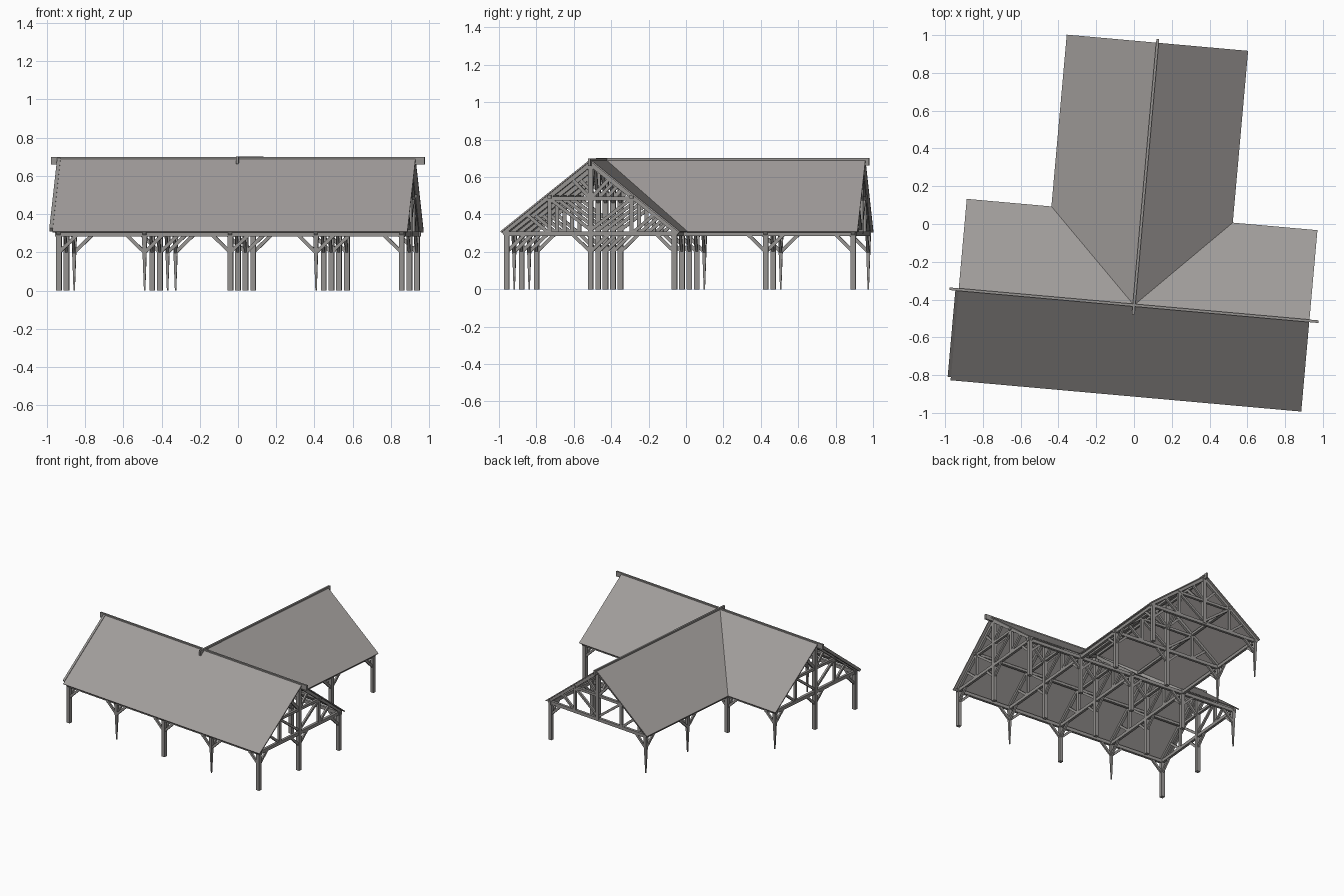
import bpy, bmesh, math
from mathutils import Matrix, Vector

cube = bpy.data.objects.get("Cube")
if cube:
    bpy.data.objects.remove(cube)

# Main sizes, in a frame whose origin is where the two ridges meet
HALF, END, WING = 0.482, 0.932, 1.395
RIDGE, EAVE = 0.695, 0.31
SLOPE = (RIDGE - EAVE) / HALF
WALL, TIE, COLLAR, QUEEN = 0.45, 0.297, 0.485, 0.22
PLACE = Matrix.Translation((0, -0.43, 0)) @ Matrix.Rotation(math.radians(-5.1), 4, 'Z')


def material(name, color):
    m = bpy.data.materials.new(name)
    m.use_nodes = True
    m.diffuse_color = color
    m.node_tree.nodes["Principled BSDF"].inputs["Base Color"].default_value = color
    return m


ROOF = material("roof grey", (0.36, 0.34, 0.33, 1))
TIMBER = material("timber grey", (0.30, 0.29, 0.28, 1))
parts = {}


def part(name):
    return parts.setdefault(name, bmesh.new())


def beam(name, a, b, w=0.02, h=0.02, taper=1):
    """Squared timber from a to b; taper scales the section at b."""
    bm, a, b = part(name), Vector(a), Vector(b)
    d = (b - a).normalized()
    side = d.cross(Vector((0, 0, 1)))
    side = side.normalized() if side.length > 0.01 else Vector((1, 0, 0))
    up = side.cross(d)
    rings = []
    for p, k in ((a, 1), (b, taper)):
        rings.append([bm.verts.new(p + side * (sx * w * k / 2) + up * (sy * h * k / 2))
                      for sx, sy in ((-1, -1), (1, -1), (1, 1), (-1, 1))])
    lo, hi = rings
    bm.faces.new(lo)
    bm.faces.new(hi[::-1])
    for i in range(4):
        j = (i + 1) % 4
        bm.faces.new((lo[j], lo[i], hi[i], hi[j]))


def under(t, drop=0.025):
    """Height of a timber hung below the roof at distance t from the ridge."""
    return RIDGE - SLOPE * abs(t) - drop


def along_main(s, t, z):
    return (s, t, z)


def along_wing(s, t, z):
    return (t, s, z)


def bent(P, s, king=True, thin=()):
    """One cross frame: posts, tie, rafters, collar, queen posts, struts, braces."""
    beam("tie_beams", P(s, -WALL, TIE), P(s, WALL, TIE), 0.02, 0.026)
    beam("collar_beams", P(s, -QUEEN, COLLAR), P(s, QUEEN, COLLAR))
    beam("king_posts", P(s, 0, under(0)), P(s, 0, 0 if king else TIE), 0.028, 0.028)
    for k in (-1, 1):
        beam("wall_posts", P(s, k * WALL, under(WALL)), P(s, k * WALL, 0),
             0.028, 0.028, 0.25 if k in thin else 1)
        beam("rafters", P(s, 0, under(0)), P(s, k * HALF * 0.98, under(HALF * 0.98, 0.018)), 0.02, 0.024)
        beam("queen_posts", P(s, k * QUEEN, TIE), P(s, k * QUEEN, under(QUEEN)))
        beam("struts", P(s, 0, TIE + 0.02), P(s, k * QUEEN, COLLAR), 0.016, 0.018)
        beam("struts", P(s, k * QUEEN, TIE), P(s, k * 0.34, under(0.34)), 0.016, 0.018)
        beam("struts", P(s, 0, COLLAR), P(s, k * 0.1, under(0.1)), 0.016, 0.018)
        beam("knee_braces", P(s, k * WALL, 0.2), P(s, k * (WALL - 0.1), TIE), 0.014, 0.018)
        if king:
            beam("knee_braces", P(s, 0, 0.2), P(s, k * 0.1, TIE), 0.014, 0.018)


def long_braces(P, s, lo, hi):
    """Braces along the building, up to the wall plates and the ridge."""
    for d in (-0.1, 0.1):
        if lo <= s + d <= hi:
            for t in (-WALL, WALL):
                beam("knee_braces", P(s, t, 0.2), P(s + d, t, TIE), 0.014, 0.018)
            beam("ridge_braces", P(s, 0, 0.46), P(s + 2 * d, 0, under(0)), 0.016, 0.018)


# Cross frames of the main hall and the rear wing
main_bents = (-0.9, -0.45, 0, 0.45, 0.9)
wing_bents = (0.9, 1.37)
for s in main_bents:
    bent(along_main, s, thin={-0.9: (1,), -0.45: (-1,), 0.45: (-1,)}.get(s, ()))
    long_braces(along_main, s, -0.9, 0.9)
for s in wing_bents:
    bent(along_wing, s, king=s < 1, thin=(-1,))
    long_braces(along_wing, s, WALL, 1.37)

# Ridge beams, wall plates and purlins
beam("main_ridge_beam", (-0.98, 0, 0.68), (0.98, 0, 0.68), 0.014, 0.04)
beam("wing_ridge_beam", (0, -0.05, 0.682), (0, 1.415, 0.682), 0.014, 0.04)
for k in (-1, 1):
    beam("wall_plates", (-0.92, k * WALL, TIE), (0.92, k * WALL, TIE), 0.02, 0.026)
    beam("wall_plates", (k * WALL, WALL, TIE), (k * WALL, 1.385, TIE), 0.02, 0.026)
    beam("purlins", (k * QUEEN, QUEEN, under(QUEEN)), (k * QUEEN, 1.385, under(QUEEN)))
    beam("valley_rafters", (0, 0, under(0)), (k * WALL, WALL, under(WALL)), 0.02, 0.024)
    beam("purlins", (k * QUEEN, QUEEN, under(QUEEN)), (k * 0.92, QUEEN, under(QUEEN)))
beam("purlins", (-0.92, -QUEEN, under(QUEEN)), (0.92, -QUEEN, under(QUEEN)))

# Barge rafter on the front right-hand gable edge
beam("barge_rafter", (-0.94, 0, under(0, 0.01)), (-0.94, -HALF * 0.95, under(HALF * 0.95, 0.01)), 0.018, 0.022)


def roof_panel(name, outline, height):
    """Thin roof slope over a plan outline."""
    bm = part(name)
    face = bm.faces.new([bm.verts.new((x, y, height(x, y))) for x, y in outline])
    face.normal_update()
    if face.normal.z < 0:
        face.normal_flip()


def main_height(x, y):
    return RIDGE - SLOPE * abs(y)


def wing_height(x, y):
    return RIDGE - SLOPE * abs(x)


# Roof slopes, cut along the valleys where the wing meets the hall
roof_panel("front_roof", [(-END, -HALF), (END, -HALF), (END, 0), (-END, 0)], main_height)
for side, k in (("left", 1), ("right", -1)):
    roof_panel("back_roof_" + side,
               [(0, 0), (k * END, 0), (k * END, HALF), (k * HALF, HALF)], main_height)
    roof_panel("wing_roof_" + side,
               [(0, 0), (k * HALF, HALF), (k * HALF, WING), (0, WING)], wing_height)

# Turn every part into a placed object
for name, bm in parts.items():
    is_roof = "roof" in name
    if not is_roof:
        bmesh.ops.recalc_face_normals(bm, faces=bm.faces)
    bm.transform(PLACE)
    mesh = bpy.data.meshes.new(name)
    bm.to_mesh(mesh)
    bm.free()
    mesh.materials.append(ROOF if is_roof else TIMBER)
    obj = bpy.data.objects.new(name, mesh)
    bpy.context.scene.collection.objects.link(obj)
    if is_roof:
        slab = obj.modifiers.new("thickness", 'SOLIDIFY')
        slab.thickness = 0.008
        slab.offset = -1
